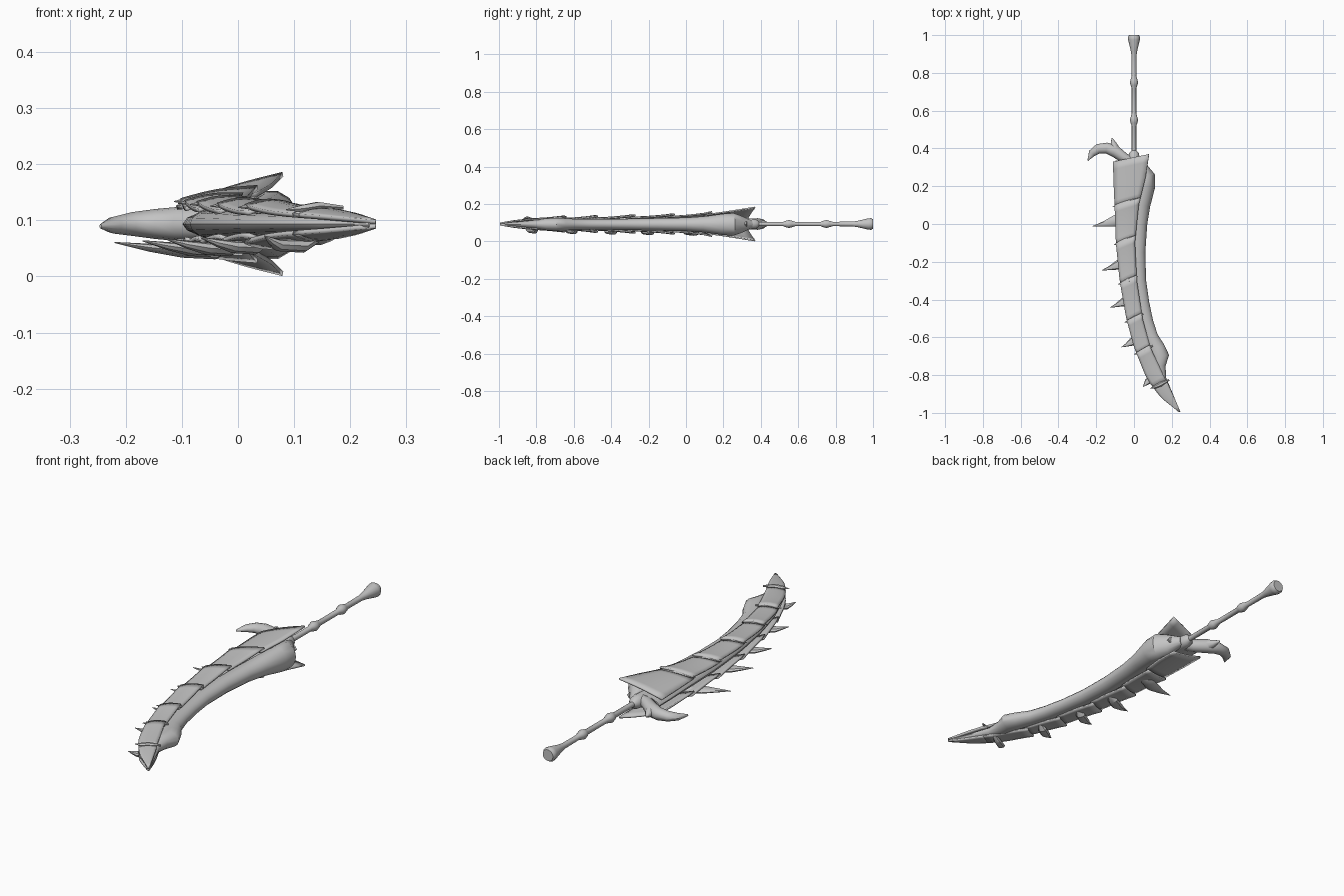
import bpy, bmesh, math
from mathutils import Vector

ZC = 0.0935  # height of the blade's middle plane
grey = bpy.data.materials.new("bone_grey")
grey.diffuse_color = (0.55, 0.55, 0.55, 1)


def finish(name, bm, angle=35):
    bmesh.ops.recalc_face_normals(bm, faces=bm.faces)
    me = bpy.data.meshes.new(name)
    bm.to_mesh(me)
    bm.free()
    me.materials.append(grey)
    ob = bpy.data.objects.new(name, me)
    bpy.context.collection.objects.link(ob)
    bpy.ops.object.select_all(action='DESELECT')
    ob.select_set(True)
    bpy.context.view_layer.objects.active = ob
    bpy.ops.object.shade_smooth_by_angle(angle=math.radians(angle))
    return ob


def tube(name, pts, n=12):
    """Loft of elliptical rings; each point is x, y, z, half width, half height."""
    bm = bmesh.new()
    rings = []
    for i, (x, y, z, a, b) in enumerate(pts):
        p, q = pts[max(i - 1, 0)], pts[min(i + 1, len(pts) - 1)]
        t = Vector((q[0] - p[0], q[1] - p[1], 0)).normalized()
        side = Vector((-t.y, t.x, 0))
        rings.append([bm.verts.new(Vector((x, y, z)) + side * a * math.cos(k * math.tau / n)
                                   + Vector((0, 0, b * math.sin(k * math.tau / n))))
                      for k in range(n)])
    for r, s in zip(rings, rings[1:]):
        for k in range(n):
            bm.faces.new((r[k], r[(k + 1) % n], s[(k + 1) % n], s[k]))
    bm.faces.new(rings[0])
    bm.faces.new(rings[-1])
    return finish(name, bm)


def lerp(table, y):
    """Column values of a table sorted by falling y."""
    if y >= table[0][0]:
        return table[0][1:]
    for a, b in zip(table, table[1:]):
        if y >= b[0]:
            f = (a[0] - y) / (a[0] - b[0])
            return [u + (v - u) * f for u, v in zip(a[1:], b[1:])]
    return table[-1][1:]


# Blade: y, left x, right x, height at left edge, height at right edge
BLADE = [
    (0.37, -0.11, 0.08, 0.028, 0.089),
    (0.24, -0.108, 0.06, 0.03, 0.068),
    (0.10, -0.102, 0.025, 0.03, 0.048),
    (-0.10, -0.095, 0.005, 0.027, 0.038),
    (-0.30, -0.075, 0.015, 0.025, 0.033),
    (-0.50, -0.04, 0.045, 0.022, 0.028),
    (-0.65, 0.0, 0.085, 0.02, 0.026),
    (-0.80, 0.06, 0.155, 0.018, 0.025),
    (-0.85, 0.09, 0.182, 0.016, 0.022),
    (-0.92, 0.145, 0.214, 0.012, 0.015),
    (-0.995, 0.238, 0.246, 0.004, 0.004),
]
CUTS = [0.33, 0.10, -0.10, -0.31, -0.51, -0.68, -0.86, -0.995]


def plate(name, i, sign):
    """Thin overlapping scale, lifted at its handle end."""
    last = i == len(CUTS) - 2
    y0, y1 = CUTS[i], CUTS[i + 1] - (0 if last else 0.015)
    bm = bmesh.new()
    rows = []
    for r in range(7):
        t = r / 6
        row = []
        for c in range(7):
            u = c / 6
            y = y0 + (y1 - y0) * t + 0.04 * u * (1 - t if last else 1)
            l, rt, hl, hr = lerp(BLADE, y)
            lift = 0.0 if i == 0 else 0.012 * (1 - t) ** 2 * (0 if last else 1)
            h = hl + (hr - hl) * u + 0.006 * math.sin(math.pi * u) * (1 - t if last else 1) + lift
            row.append(bm.verts.new((l + (rt - l) * u, y, ZC + sign * h)))
        rows.append(row)
    for a, b in zip(rows, rows[1:]):
        for c in range(6):
            bm.faces.new((a[c], a[c + 1], b[c + 1], b[c]))
    ob = finish(name, bm)
    m = ob.modifiers.new("thickness", 'SOLIDIFY')
    m.thickness, m.offset = 0.008, 0


for sign, side in ((1, "upper"), (-1, "lower")):
    for i in range(len(CUTS) - 1):
        plate(f"{side}_scale_{i + 1}", i, sign)

# Inner core between the two rows of scales
core = []
for k in range(17):
    y = 0.33 - k * 1.31 / 16
    l, r, hl, hr = lerp(BLADE, y)
    core.append(((l + r) / 2 + 0.004, y, ZC, (r - l) / 2 - 0.006, min(hl, 0.028) * 0.95))
tube("blade_core", core, 14)

# Thick bone spine: y, outer x, half width, half height
SPINE = [(0.35, 0.035, 0.02, 0.02), (0.29, 0.078, 0.04, 0.048), (0.25, 0.112, 0.052, 0.062),
         (0.20, 0.112, 0.052, 0.058), (0.10, 0.086, 0.048, 0.044), (0.0, 0.07, 0.044, 0.037),
         (-0.15, 0.06, 0.042, 0.034), (-0.30, 0.064, 0.04, 0.031), (-0.42, 0.081, 0.04, 0.029),
         (-0.52, 0.102, 0.04, 0.029), (-0.60, 0.128, 0.04, 0.03), (-0.66, 0.165, 0.046, 0.034),
         (-0.70, 0.186, 0.048, 0.036), (-0.75, 0.168, 0.036, 0.032), (-0.82, 0.17, 0.03, 0.022),
         (-0.92, 0.213, 0.02, 0.012), (-0.99, 0.243, 0.006, 0.006)]
tube("spine", [(x - a, y, ZC - 0.002, a, b) for y, x, a, b in SPINE], 14)

# Side thorns under the blade: tip position
for k, (tx, ty) in enumerate([(-0.22, -0.012), (-0.17, -0.245), (-0.127, -0.442),
                              (-0.066, -0.652), (0.047, -0.862)]):
    by = ty + 0.045
    l, r, hl, hr = lerp(BLADE, by)
    z = ZC - hl - 0.02
    s = (1.1, 0.9, 0.8, 0.75, 0.6)[k]
    tube(f"side_thorn_{k + 1}", [
        (r - 0.02, by + 0.02, z + 0.012, 0.012 * s, 0.008),
        ((l + r) / 2, by + 0.01, z - 0.002, 0.026 * s, 0.012),
        (l, by - 0.018, z, 0.028 * s, 0.011),
        (l + (tx - l) * 0.5, ty + 0.012, z + 0.007, 0.013 * s, 0.007),
        (tx, ty, z + 0.016, 0.001, 0.001)], 8)

# Slim thorns lying across the upper scale joints
for k, y in enumerate(CUTS[1:-1]):
    l, r, hl, hr = lerp(BLADE, y)
    tube(f"upper_thorn_{k + 1}", [
        (r, y + 0.035, ZC + hr + 0.008, 0.004, 0.004),
        ((l + r) / 2, y + 0.012, ZC + (hl + hr) / 2 + 0.014, 0.012, 0.008),
        (l + 0.015, y - 0.002, ZC + hl + 0.012, 0.009, 0.007),
        (l - 0.012, y - 0.01, ZC + hl + 0.01, 0.001, 0.001)], 6)

# Curved hook and its short prong
tube("guard_hook", [(0.0, 0.325, ZC, 0.025, 0.024), (-0.05, 0.348, ZC, 0.027, 0.029),
                    (-0.10, 0.385, ZC, 0.032, 0.031), (-0.145, 0.402, ZC, 0.029, 0.027),
                    (-0.19, 0.398, ZC, 0.026, 0.021), (-0.222, 0.375, ZC - 0.002, 0.02, 0.015),
                    (-0.245, 0.335, ZC - 0.004, 0.002, 0.004)], 12)
tube("hook_prong", [(-0.10, 0.39, ZC, 0.03, 0.027), (-0.108, 0.425, ZC, 0.016, 0.016),
                    (-0.117, 0.456, ZC, 0.002, 0.003)], 10)

# Handle shaft with knots, collar and flared pommel: y, radius
HANDLE = [(0.30, 0.028), (0.345, 0.03), (0.375, 0.026), (0.39, 0.012), (0.52, 0.012),
          (0.535, 0.018), (0.55, 0.022), (0.565, 0.018), (0.585, 0.012), (0.72, 0.012),
          (0.735, 0.018), (0.75, 0.022), (0.765, 0.018), (0.785, 0.012), (0.89, 0.013),
          (0.92, 0.018), (0.975, 0.031), (0.99, 0.032), (1.0, 0.026)]
tube("handle", [(0, y, ZC, r, r) for y, r in HANDLE], 14)
